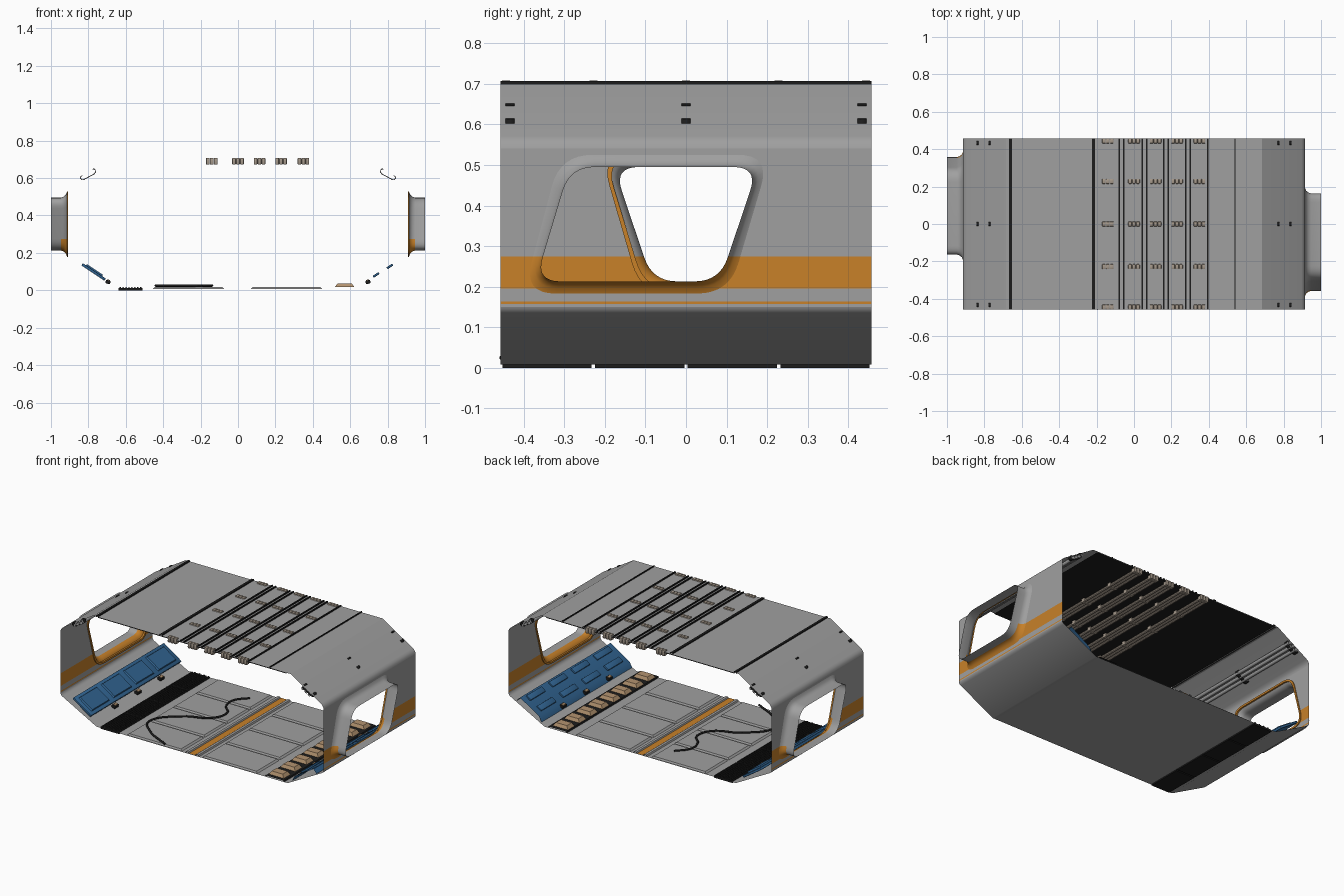
import bpy, bmesh, math
from mathutils import Vector, Matrix

if "Cube" in bpy.data.objects:
    bpy.data.objects.remove(bpy.data.objects["Cube"])

L = 0.457  # half length of the corridor section


def mat(name, c):
    m = bpy.data.materials.new(name)
    m.diffuse_color = (*c, 1)
    m.use_nodes = True
    m.node_tree.nodes["Principled BSDF"].inputs["Base Color"].default_value = m.diffuse_color
    return m


GREY = mat("grey_panel", (0.35, 0.35, 0.35))
ORANGE = mat("orange_paint", (0.58, 0.22, 0.022))
BLUE = mat("blue_panel", (0.03, 0.125, 0.28))
BLACK = mat("black_rubber", (0.012, 0.012, 0.012))
TAN = mat("tan_pad", (0.45, 0.29, 0.16))
BEIGE = mat("beige_pipe", (0.38, 0.32, 0.26))


def finish(name, bm, mats, smooth=True):
    me = bpy.data.meshes.new(name)
    bm.to_mesh(me)
    bm.free()
    for m in mats:
        me.materials.append(m)
    ob = bpy.data.objects.new(name, me)
    bpy.context.collection.objects.link(ob)
    if smooth:
        bpy.context.view_layer.objects.active = ob
        ob.select_set(True)
        bpy.ops.object.shade_smooth_by_angle(angle=math.radians(35))
        ob.select_set(False)
    return ob


def sheets(name, profiles, m, spans=((-L, L),), closed=False):
    """Thin sheets: (x, z) profiles swept along y."""
    bm = bmesh.new()
    for pts in profiles:
        for y0, y1 in spans:
            a = [bm.verts.new((x, y0, z)) for x, z in pts]
            b = [bm.verts.new((x, y1, z)) for x, z in pts]
            n = len(pts)
            for i in range(n if closed else n - 1):
                j = (i + 1) % n
                bm.faces.new((a[i], a[j], b[j], b[i]))
    return finish(name, bm, [m])


def boxes(name, items, m, bevel=0.0, taper=1.0):
    """Items are (centre, size, tilt about y)."""
    bm = bmesh.new()
    for c, s, tilt in items:
        M = Matrix.Translation(c) @ Matrix.Rotation(tilt, 4, 'Y') @ Matrix.Diagonal((*s, 1))
        vs = bmesh.ops.create_cube(bm, size=1)["verts"]
        for v in vs:
            if v.co.z > 0:
                v.co.x *= taper
                v.co.y *= taper
            v.co = M @ v.co
    if bevel:
        bmesh.ops.bevel(bm, geom=bm.edges[:], offset=bevel, segments=2, affect='EDGES', profile=0.5)
    return finish(name, bm, [m])


def mirror(pts):
    return [(-x, z) for x, z in pts]


def circle(x, z, r, n=12):
    return [(x + r * math.cos(2 * math.pi * i / n), z + r * math.sin(2 * math.pi * i / n)) for i in range(n)]


# ---- outer shell: floor, lower slopes, upper slopes, roof
lower = [(0.915, 0.15), (0.913, 0.145), (0.908, 0.138), (0.9, 0.133), (0.665, 0.008), (0.64, 0.008)]
upper = [(0.915, 0.54), (0.913, 0.55), (0.906, 0.562), (0.895, 0.571), (0.685, 0.70)]
sheets("lower_slopes", [lower, mirror(lower)], GREY)
sheets("upper_slopes", [upper, mirror(upper)], GREY)
sheets("roof", [[(-0.685, 0.70), (0.685, 0.70)]], GREY)
sheets("floor", [[(-0.51, 0.008), (0.64, 0.008)]], GREY)
sheets("ceiling_lining", [[(-0.655, 0.695), (0.655, 0.695)]], BLACK)


# ---- side walls with slanted window openings
def window(d):
    c = [Vector(p) for p in ((-0.371 - d, 0.213 - d), (0.083 + d * .8, 0.213 - d),
                             (0.178 + d, 0.495 + d), (-0.286 - d * .8, 0.495 + d))]
    out, r = [], 0.062 + d * 0.6
    for i in range(4):
        p = c[i]
        a = p + (c[i - 1] - p).normalized() * r
        b = p + (c[(i + 1) % 4] - p).normalized() * r
        for k in range(9):
            t = k / 8
            out.append(a * (1 - t) ** 2 + p * 2 * t * (1 - t) + b * t * t)
    return out


def loop(bm, pts, x, s):
    return [bm.verts.new((s * x, s * y, z)) for y, z in pts]


def bridge(bm, a, b):
    for i in range(len(a)):
        j = (i + 1) % len(a)
        bm.faces.new((a[i], a[j], b[j], b[i]))


def cut(bm, z):
    bmesh.ops.bisect_plane(bm, geom=bm.verts[:] + bm.edges[:] + bm.faces[:],
                           plane_co=(0, 0, z), plane_no=(0, 0, 1))


for s, side in ((1, "right"), (-1, "left")):
    bm = bmesh.new()
    edges = []
    for pts in ([(-L, 0.15), (L, 0.15), (L, 0.54), (-L, 0.54)], window(0.03)):
        vs = loop(bm, pts, 0.915, s)
        edges += [bm.edges.new((vs[i - 1], vs[i])) for i in range(len(vs))]
    bmesh.ops.triangle_fill(bm, edges=edges, use_beauty=True, normal=(s, 0, 0))
    for z in (0.157, 0.164, 0.195, 0.275):
        cut(bm, z)
    for f in bm.faces:
        z = f.calc_center_median().z
        f.material_index = int(0.157 < z < 0.164 or 0.195 < z < 0.275)
    finish(side + "_wall", bm, [GREY, ORANGE])

    # flared window surround and tunnel
    bm = bmesh.new()
    rings = [loop(bm, window(d), x, s) for d, x in
             ((0.03, 0.915), (0.016, 0.921), (0.006, 0.932), (0.0, 0.947), (0.0, 1.0))]
    for a, b in zip(rings, rings[1:]):
        bridge(bm, a, b)
    cut(bm, 0.275)
    for f in bm.faces:
        c = f.calc_center_median()
        f.material_index = int(c.z < 0.275 and abs(c.x) < 0.945)
    finish(side + "_window_surround", bm, [GREY, ORANGE])

    # orange seal on the inner edge
    bm = bmesh.new()
    r = [loop(bm, window(d), x, s) for d, x in ((0.034, 0.914), (0.034, 0.908), (0.022, 0.908), (0.022, 0.918))]
    for a, b in zip(r, r[1:]):
        bridge(bm, a, b)
    finish(side + "_window_seal", bm, [ORANGE])

# ---- black roof ribs
ribs = [(-0.66, 0.014), (-0.217, 0.016), (0.395, 0.008), (0.54, 0.005)]
for c in (-0.0675, 0.055, 0.171, 0.29):
    ribs += [(c - 0.012, 0.008), (c + 0.012, 0.008)]
sheets("roof_ribs", [[(x - w / 2, 0.695), (x - w / 2, 0.707), (x + w / 2, 0.707), (x + w / 2, 0.695)]
                     for x, w in ribs], BLACK)

# ---- ceiling pipes and their clips
PX = [x + d for x in (-0.14, 0, 0.115, 0.23, 0.35) for d in (-0.021, 0, 0.021)]
sheets("ceiling_pipes", [circle(x, 0.681, 0.0095, 10) for x in PX], BEIGE, closed=True)
boxes("ceiling_pipe_clips", [((x, y, 0.69), (0.0195, 0.026, 0.036), 0) for x in PX
                             for y in (-0.444, -0.228, 0, 0.228, 0.444)], BEIGE, bevel=0.004)

# ---- pipes under the upper slopes, held by hooked straps
pipes = [circle(0.80 + t * 0.852 - 0.0068, 0.629 - t * 0.524 - 0.011, 0.0105) for t in (-0.026, 0, 0.026)]
sheets("slope_pipes", pipes + [mirror(p) for p in pipes], GREY, closed=True)
strap = [(0.832, 0.613), (0.84, 0.609), (0.842, 0.6), (0.836, 0.592), (0.826, 0.591),
         (0.768, 0.623), (0.762, 0.632), (0.763, 0.642), (0.77, 0.649), (0.778, 0.647)]
ob = sheets("slope_pipe_straps", [strap, mirror(strap)], BLACK,
            spans=[(y - 0.011, y + 0.011) for y in (-0.434, 0, 0.434)])
so = ob.modifiers.new("thickness", 'SOLIDIFY')
so.thickness = 0.004
so.offset = 0

# ---- floor plates and centre stripe
YS = [-0.3425, -0.114, 0.114, 0.3425]
boxes("floor_plates", [((x, y, 0.013), (0.38, 0.215, 0.010), 0) for x in (-0.265, 0.26) for y in YS],
      GREY, taper=0.95)
sheets("centre_rails", [[(x - 0.012, 0.008), (x - 0.008, 0.017), (x + 0.008, 0.017), (x + 0.012, 0.008)]
                        for x in (-0.035, 0.035)], GREY)
sheets("centre_stripe", [[(-0.02, 0.012), (0.02, 0.012)]], ORANGE)

# ---- left floor grating with studs
boxes("grating_base", [((-0.575, y, 0.006), (0.13, 0.22, 0.012), 0) for y in YS], BLACK)
boxes("grating_studs", [((-0.63 + 0.0157 * i, y + (j - 6) * 0.0168 + (i % 2) * 0.006, 0.0145),
                         (0.009, 0.009, 0.007), 0)
                        for y in YS for i in range(8) for j in range(13)], BLACK, taper=0.6)

# ---- right floor tray with tan pads
sheets("pad_tray", [[(0.51, 0.008), (0.513, 0.017), (0.637, 0.017), (0.64, 0.008)]], BLACK)
boxes("tan_pads", [((0.57, -0.4 + i * 0.1143, 0.027), (0.105, 0.068, 0.02), 0) for i in range(8)],
      TAN, taper=0.72)

# ---- loose cable on the floor
cu = bpy.data.curves.new("floor_cable", 'CURVE')
cu.dimensions = '3D'
cu.bevel_depth = 0.006
cu.bevel_resolution = 2
cu.resolution_u = 8
path = [(-0.19, -0.455), (-0.36, -0.36), (-0.44, -0.25), (-0.32, -0.09), (-0.17, -0.01),
        (-0.14, 0.09), (-0.2, 0.17), (-0.21, 0.25), (-0.15, 0.33)]
sp = cu.splines.new('BEZIER')
sp.bezier_points.add(len(path) - 1)
for bp, (x, y) in zip(sp.bezier_points, path):
    bp.co = (x, y, 0.025)
    bp.handle_left_type = bp.handle_right_type = 'AUTO'
cu.materials.append(BLACK)
bpy.context.collection.objects.link(bpy.data.objects.new("floor_cable", cu))

# ---- left blue panel with four raised pads
TILT = math.atan2(0.08, 0.12)
boxes("left_blue_panel", [((-0.772, 0, 0.098), (0.148, 0.9, 0.014), TILT)], BLUE, bevel=0.003)
boxes("left_blue_pads", [((-0.768, y * 0.97, 0.106), (0.112, 0.185, 0.012), TILT) for y in YS], BLUE, taper=0.9)

# ---- right blue panel: thin sheet with eight raised slots
sheets("right_blue_panel", [[(0.69, 0.026), (0.707, 0.058), (0.84, 0.141), (0.862, 0.116)]], BLUE,
       spans=((-0.45, 0.45),))
boxes("right_blue_slots", [((x, y * 0.97, z), (0.038, 0.15, 0.012), -TILT)
                           for x, z in ((0.738, 0.082), (0.812, 0.128)) for y in YS], BLUE, bevel=0.004)

# ---- small lamp blocks along the floor edge
for s, side in ((1, "right"), (-1, "left")):
    boxes(side + "_lamp_blocks", [((s * 0.695, y, 0.044), (0.026, 0.04, 0.018), -s * 0.3)
                                  for y in (-0.228, 0, 0.228)], BLACK, bevel=0.003)
    boxes(side + "_lamp_lenses", [((s * 0.692, y, 0.054), (0.015, 0.026, 0.006), -s * 0.3)
                                  for y in (-0.228, 0, 0.228)], TAN)
